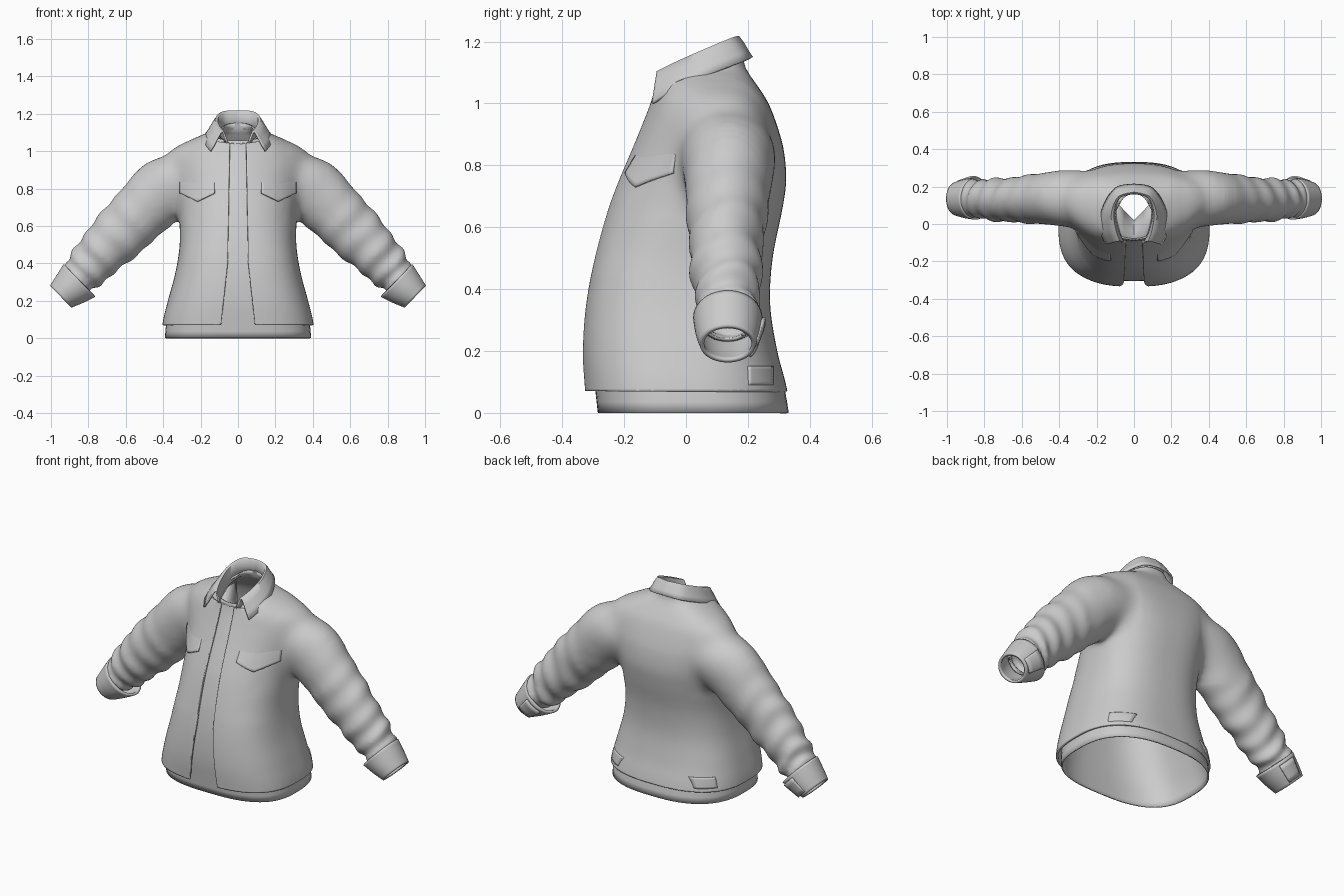
import bpy, bmesh, math
from mathutils import Vector
from mathutils.bvhtree import BVHTree

if "Cube" in bpy.data.objects:
    bpy.data.objects.remove(bpy.data.objects["Cube"])


def spline(keys, steps):
    """Catmull-Rom interpolation of tuples of any length."""
    out, n = [], len(keys)
    for i in range(n - 1):
        p = [keys[max(i - 1, 0)], keys[i], keys[i + 1], keys[min(i + 2, n - 1)]]
        for k in range(steps):
            t = k / steps
            out.append(tuple(b + .5 * t * (c - a + t * (2*a - 5*b + 4*c - d + t * (3*(b - c) + d - a)))
                             for a, b, c, d in zip(*p)))
    return out + [tuple(keys[-1])]


def loft(bm, rings, closed=True, caps=False):
    vs = [[bm.verts.new(p) for p in r] for r in rings]
    n = len(vs[0])
    for a, b in zip(vs, vs[1:]):
        for j in range(n if closed else n - 1):
            k = (j + 1) % n
            bm.faces.new((a[j], a[k], b[k], b[j]))
    if caps:
        bm.faces.new(vs[0])
        bm.faces.new(vs[-1])


def make(name, bm, thick=0, offset=-1, angle=40):
    bmesh.ops.recalc_face_normals(bm, faces=bm.faces)
    me = bpy.data.meshes.new(name)
    bm.to_mesh(me)
    ob = bpy.data.objects.new(name, me)
    bpy.context.collection.objects.link(ob)
    if thick:
        m = ob.modifiers.new("thickness", 'SOLIDIFY')
        m.thickness, m.offset = thick, offset
    bpy.ops.object.select_all(action='DESELECT')
    ob.select_set(True)
    bpy.context.view_layer.objects.active = ob
    bpy.ops.object.shade_smooth_by_angle(angle=math.radians(angle))
    return ob


def spow(v, e):
    return math.copysign(abs(v) ** e, v)


def torso_ring(z, hw, yf, yb, yc, n=72):
    # boxy front at the hem, rounder towards the collar
    t, pts = min(1, max(0, (z - .45) / .5)), []
    for i in range(n):
        a = 2 * math.pi * i / n
        e = .78 if math.sin(a) > 0 else .72 + .38 * t
        s = spow(math.sin(a), e)
        pts.append((hw * spow(math.cos(a), e), yc + s * ((yb - yc) if s > 0 else (yc - yf)), z))
    return pts


def cut(bm, co, no, geom=None, clear=True):
    geom = geom or bm.verts[:] + bm.edges[:] + bm.faces[:]
    bmesh.ops.bisect_plane(bm, geom=geom, plane_co=co, plane_no=no, clear_outer=clear)


# Torso sections: z, half width, front y, back y, y of widest point
TORSO = [(-.1, .415, -.315, .35, 0), (.07, .405, -.328, .328, 0), (.2, .375, -.335, .295, 0),
         (.35, .335, -.324, .272, 0), (.5, .312, -.296, .28, .02), (.65, .315, -.256, .31, .05),
         (.75, .328, -.22, .324, .08), (.85, .355, -.178, .316, .11), (.93, .38, -.145, .294, .12),
         (1.0, .37, -.118, .267, .12), (1.05, .285, -.104, .236, .11), (1.09, .185, -.1, .208, .09),
         (1.13, .125, -.098, .188, .05), (1.25, .1, -.085, .17, .05)]
# Sleeve sections: x, y, z, radius in the front plane, radius along y
SLEEVE = [(.22, .13, .86, .17, .15), (.36, .138, .82, .176, .155), (.5, .135, .693, .161, .137),
          (.62, .13, .572, .15, .122), (.74, .13, .45, .13, .112), (.83, .135, .35, .108, .1),
          (.89, .135, .29, .084, .088), (.96, .135, .215, .066, .07)]
AX, UP = Vector((.72, 0, -.694)), Vector((.694, 0, .72))
NECK_CO, NECK_NO = (0, -.1, 1.045), (0, -.38, 1)


def sleeve_rings(side, keys, steps, wrinkle, n=48):
    rows = spline(keys, steps)
    rings = []
    for i, (x, y, z, rn, ry) in enumerate(rows):
        s, ring = i / (len(rows) - 1), []
        for j in range(n):
            a = 2 * math.pi * j / n
            w = wrinkle * min(1, max(0, s * 1.6 - .25)) * (
                math.sin(58 * s + 1.1 * math.cos(a) + .9 * math.sin(2 * a)) + .5 * math.sin(31 * s + 2 * a))
            p = Vector((x, y, z)) + UP * (rn + w) * math.cos(a) + Vector((0, ry + w, 0)) * math.sin(a)
            ring.append((p.x * side, p.y, p.z))
        rings.append(ring)
    return rings


# Jacket: torso and sleeves fused into one skin
bm = bmesh.new()
loft(bm, [torso_ring(*r) for r in spline(TORSO, 5)], caps=True)
for side in (1, -1):
    loft(bm, sleeve_rings(side, SLEEVE, 14, .0095), caps=True)
tmp = make("fuse_helper", bm)
bm.free()
rm = tmp.modifiers.new("fuse", 'REMESH')
rm.mode, rm.voxel_size = 'VOXEL', .012
sm = tmp.modifiers.new("soften", 'SMOOTH')
sm.factor, sm.iterations = .5, 7
dg = bpy.context.evaluated_depsgraph_get()
me = bpy.data.meshes.new_from_object(tmp.evaluated_get(dg))
bpy.data.objects.remove(tmp)
bm = bmesh.new()
bm.from_mesh(me)
# soften the shoulder and armhole further
for k in range(4):
    zone = [v for v in bm.verts if .2 + .015 * k < abs(v.co.x) < .54 - .02 * k and v.co.z > .6 + .02 * k]
    for _ in range(12):
        bmesh.ops.smooth_vert(bm, verts=zone, factor=.5, use_axis_x=True, use_axis_y=True, use_axis_z=True)

# Open the hem, the neck and the wrists
cut(bm, (0, 0, .07), (0, 0, -1))
cut(bm, NECK_CO, NECK_NO)
for side in (1, -1):
    cut(bm, (side * .885, .135, .285), (side * AX.x, 0, AX.z))
bvh = BVHTree.FromBMesh(bm)


# Open front, widening towards the hem
def gap(z):
    return .055 - .012 * (z - .4) / .7 if z > .4 else .055 + .036 * (.4 - z) / .33


cut(bm, (0, 0, .4), (0, 0, 1), clear=False)
for side in (1, -1):
    for upper in (True, False):
        fs = [f for f in bm.faces if f.calc_center_median().y < 0 and abs(f.calc_center_median().x) < .2
              and (f.calc_center_median().z > .4) == upper]
        geom = list({v for f in fs for v in f.verts}) + list({e for f in fs for e in f.edges}) + fs
        slope = .012 / .7 if upper else .036 / .33
        cut(bm, (side * .055, 0, .4), (side, 0, slope), geom, clear=False)
dead = []
for f in bm.faces:
    c = f.calc_center_median()
    if c.y < 0 and abs(c.x) < gap(c.z):
        dead.append(f)
bmesh.ops.delete(bm, geom=dead, context='FACES')
make("jacket", bm, .012)

# Inner shirt: slightly smaller torso, longer at the hem
bm = bmesh.new()
rows = []
for z, hw, yf, yb, yc in spline(TORSO, 5):
    low = max(0, 1 - max(z, 0) / .5)
    rows.append(torso_ring(z, hw - .02 - .04 * max(0, z - .7), yf + .018 + .02 * low, yb - .018 + .012 * low, yc))
loft(bm, rows)
cut(bm, (0, 0, 0), (0, 0, -1))
cut(bm, (0, -.1, 1.05), NECK_NO)
make("inner_shirt", bm, .008)

# Facing folded inside the neck, leaving a V opening
bm = bmesh.new()
for side in (1, -1):
    loft(bm, [[(0, -.088, 1.04), (0, -.03, .99), (0, .02, .96)],
              [(side * .05, -.085, 1.045), (side * .055, 0, 1.02), (side * .05, .07, 1.0)],
              [(side * .085, -.03, 1.06), (side * .1, .05, 1.075), (side * .095, .12, 1.08)]], closed=False)
bmesh.ops.remove_doubles(bm, verts=bm.verts, dist=.0005)
make("neck_facing", bm, .006)

# Collar: stand, fold and fall, mirrored from one half
STAND = [(0, .175, 1.12), (.075, .145, 1.11), (.1, .06, 1.085), (.08, -.04, 1.05), (.05, -.1, 1.03)]
RIDGE = [(0, .165, 1.218), (.08, .14, 1.212), (.112, .06, 1.178), (.102, -.03, 1.138), (.082, -.09, 1.11)]
FALL = [(0, .212, 1.148), (.1, .19, 1.138), (.168, .08, 1.096), (.178, -.035, 1.045), (.147, -.108, 1.0)]


def mirrored(half):
    pts = spline(half, 6)
    return [(-x, y, z) for x, y, z in pts[:0:-1]] + pts


def blend(a, b, t, lift=0):
    return [tuple(Vector(p).lerp(Vector(q), t) + Vector((0, 0, lift))) for p, q in zip(a, b)]


bm = bmesh.new()
st, ri, fa = mirrored(STAND), mirrored(RIDGE), mirrored(FALL)
loft(bm, [st, blend(st, ri, .5), blend(st, ri, .9), blend(ri, fa, .12, .004),
          blend(ri, fa, .4, .004), blend(ri, fa, .7), fa], closed=False)
make("collar", bm, .01, 0, 60)

# Turned cuffs with a small overlapping tab
CUFF = [(.848, .135, .308, .122, .112), (.9, .135, .262, .102, .104), (.948, .135, .222, .082, .09)]
for side, word in ((1, "right"), (-1, "left")):
    bm = bmesh.new()
    loft(bm, sleeve_rings(side, CUFF, 4, 0))
    make("cuff_" + word, bm, .014)
    bm = bmesh.new()
    rows = []
    for k in range(5):
        c = Vector((.86, .135, .295)) + AX * .1 * k / 4
        r = .118 - .025 * k / 4
        rows.append([((c + UP * r * math.cos(a)).x * side, c.y + r * math.sin(a),
                      (c + UP * r * math.cos(a)).z) for a in [1.4 + .11 * j for j in range(9)]])
    loft(bm, rows, closed=False)
    make("cuff_tab_" + word, bm, .01, 0)


# Flat patches laid onto the jacket surface, lifting away towards the last row
def patch(name, grid, direction, first, last):
    d, rings = Vector(direction), []
    for k, row in enumerate(grid):
        lift = first + (last - first) * k / (len(grid) - 1)
        rings.append([bvh.ray_cast(Vector(p) - d * 1.5, d)[0] - d * lift for p in row])
    b = bmesh.new()
    loft(b, rings, closed=False)
    make(name, b, .008, 0)


for side, word in ((1, "right"), (-1, "left")):
    grid = [[(side * (.125 + .185 * i / 16), 0, .85 + (.73 + .045 * abs(i / 8 - 1) - .85) * k / 8)
             for i in range(17)] for k in range(9)]
    patch("pocket_flap_" + word, grid, (0, 1, 0), -.008, .006)
    grid = [[(0, .2 + .08 * i / 8, .09 + .06 * k / 6) for i in range(9)] for k in range(7)]
    patch("waist_tab_" + word, grid, (-side, 0, 0), -.004, .002)
